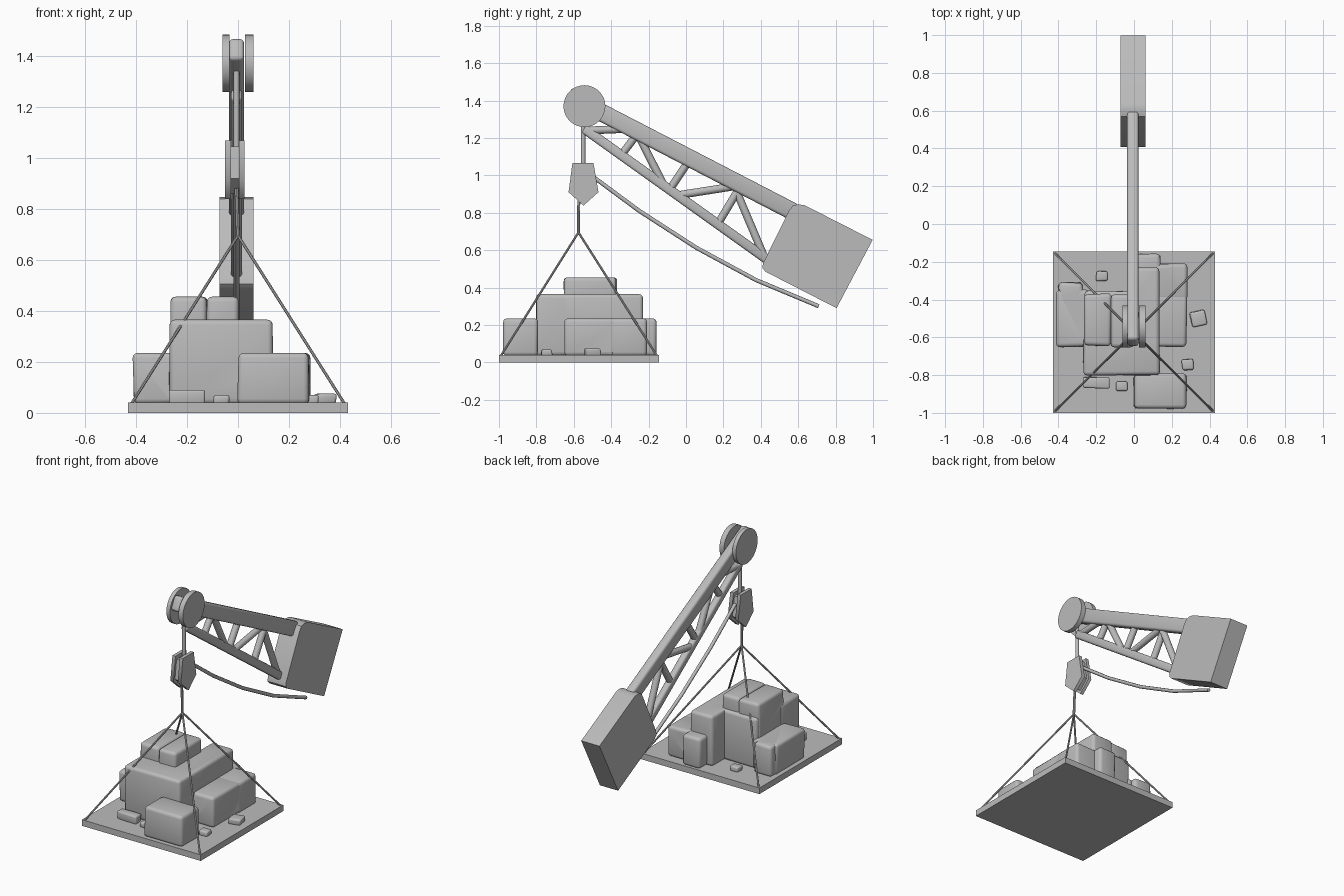
import bpy, bmesh, math, random
from mathutils import Vector, Matrix

if "Cube" in bpy.data.objects:
    bpy.data.objects.remove(bpy.data.objects["Cube"])

random.seed(4)
grey = bpy.data.materials.new("plain_grey")
grey.diffuse_color = (0.5, 0.5, 0.5, 1)
grey.use_nodes = True
grey.node_tree.nodes["Principled BSDF"].inputs["Base Color"].default_value = grey.diffuse_color
CX = -0.006  # centre plane of the crane arm


def smooth(ob, angle):
    bpy.ops.object.select_all(action='DESELECT')
    ob.select_set(True)
    bpy.context.view_layer.objects.active = ob
    bpy.ops.object.shade_smooth_by_angle(angle=math.radians(angle))


def finish(name, bm, angle=40):
    bmesh.ops.recalc_face_normals(bm, faces=bm.faces)
    me = bpy.data.meshes.new(name)
    bm.to_mesh(me)
    bm.free()
    me.materials.append(grey)
    ob = bpy.data.objects.new(name, me)
    bpy.context.collection.objects.link(ob)
    smooth(ob, angle)
    return ob


def bevel_all(bm, width, segments=2):
    bmesh.ops.bevel(bm, geom=bm.edges[:], offset=width, segments=segments,
                    profile=0.5, affect='EDGES', clamp_overlap=True)


def box(name, x, y, z, bevel=0.0, jitter=0.0, turn=0.0):
    """Box from (min, max) ranges, optionally roughened, turned and rounded."""
    bm = bmesh.new()
    bmesh.ops.create_cube(bm, size=1)
    size = Vector((x[1] - x[0], y[1] - y[0], z[1] - z[0]))
    mid = Vector((sum(x) / 2, sum(y) / 2, sum(z) / 2))
    for v in bm.verts:
        v.co = Vector([a * b for a, b in zip(v.co, size)])
        v.co.x += random.uniform(-jitter, jitter)
        v.co.y += random.uniform(-jitter, jitter)
    bmesh.ops.transform(bm, matrix=Matrix.Translation(mid) @ Matrix.Rotation(turn, 4, 'Z'), verts=bm.verts)
    if bevel:
        bevel_all(bm, bevel, 3)
    return finish(name, bm, 60)


def along(p, q):
    """Matrix placing a z-aligned part between two points, keeping x sideways."""
    p, q = Vector(p), Vector(q)
    zd = (q - p).normalized()
    xd = Vector((1, 0, 0))
    xd = (xd - zd * xd.dot(zd)).normalized()
    yd = zd.cross(xd)
    rot = Matrix((xd, yd, zd)).transposed().to_4x4()
    return Matrix.Translation((p + q) / 2) @ rot, (q - p).length


def rod(name, p, q, radius, sides=12):
    m, length = along(p, q)
    bm = bmesh.new()
    bmesh.ops.create_cone(bm, cap_ends=True, segments=sides, radius1=radius,
                          radius2=radius, depth=length, matrix=m)
    return finish(name, bm)


def beam(name, p, q, width, depth, bevel):
    m, length = along(p, q)
    bm = bmesh.new()
    bmesh.ops.create_cube(bm, size=1, matrix=Matrix.Diagonal((width, depth, length, 1)))
    bevel_all(bm, bevel, 3)
    bmesh.ops.transform(bm, matrix=m, verts=bm.verts)
    return finish(name, bm)


def plate(name, profile, x0, x1, angle=30):
    """Side profile of (y, z) points extruded across x."""
    bm = bmesh.new()
    face = bm.faces.new([bm.verts.new((x0, y, z)) for y, z in profile])
    out = bmesh.ops.extrude_face_region(bm, geom=[face])
    verts = [v for v in out["geom"] if isinstance(v, bmesh.types.BMVert)]
    bmesh.ops.translate(bm, vec=(x1 - x0, 0, 0), verts=verts)
    return finish(name, bm, angle)


# Loading platform
box("platform", (-0.43, 0.43), (-1.0, -0.145), (0, 0.04))

# Rounded rocks fused into one pile: x range, y range, top height
rocks = [
    ((-0.27, 0.135), (-0.80, -0.60), 0.365),
    ((-0.265, 0.02), (-0.66, -0.355), 0.365),
    ((-0.03, 0.135), (-0.66, -0.23), 0.365),
    ((-0.41, -0.24), (-0.65, -0.35), 0.235),
    ((-0.40, -0.27), (-0.42, -0.31), 0.235),
    ((0.00, 0.28), (-0.975, -0.79), 0.235),
    ((0.10, 0.28), (-0.65, -0.37), 0.235),
    ((0.10, 0.28), (-0.40, -0.21), 0.235),
    ((0.01, 0.14), (-0.30, -0.16), 0.235),
    ((-0.268, -0.12), (-0.645, -0.37), 0.455),
    ((-0.125, 0.0), (-0.65, -0.375), 0.455),
]
pile = None
for x, y, top in rocks:
    rock = box("rock_pile", x, y, (0.035, top), bevel=0.02, jitter=0.004)
    if pile is None:
        pile = rock
        continue
    fuse = pile.modifiers.new("fuse", 'BOOLEAN')
    fuse.operation, fuse.solver, fuse.object = 'UNION', 'EXACT', rock
    bpy.context.view_layer.objects.active = pile
    bpy.ops.object.modifier_apply(modifier=fuse.name)
    bpy.data.objects.remove(rock)
smooth(pile, 50)

# Loose pebbles: centre x, y, size x, y, top height, turn
for x, y, sx, sy, top, turn in [
        (-0.17, -0.275, 0.06, 0.05, 0.07, 0), (0.34, -0.50, 0.08, 0.08, 0.075, 0.2),
        (0.285, -0.745, 0.06, 0.055, 0.07, 0.1), (-0.065, -0.86, 0.06, 0.05, 0.07, 0),
        (-0.20, -0.84, 0.14, 0.06, 0.09, 0)]:
    box("pebble", (x - sx / 2, x + sx / 2), (y - sy / 2, y + sy / 2), (0.035, top),
        bevel=0.01, jitter=0.004, turn=turn)

# Four slings meeting at one cable
apex = (0, -0.575, 0.695)
for sx in (-1, 1):
    for y in (-0.99, -0.155):
        rod("sling", apex, (sx * 0.418, y, 0.035), 0.006, 8)
rod("sling_cable", apex, (CX, -0.573, 0.88), 0.008, 8)

# Hook block: two cheek plates around a smaller core
hook = [(-0.607, 1.067), (-0.628, 0.91), (-0.548, 0.838), (-0.468, 0.91), (-0.495, 1.067)]
core = [(-0.548 + (y + 0.548) * 0.8, 0.95 + (z - 0.95) * 0.8) for y, z in hook]
plate("hook_cheek", hook, -0.05, -0.028, 80)
plate("hook_cheek", hook, 0.003, 0.026, 80)
plate("hook_core", core, -0.028, 0.003)
rod("hoist_cable", (CX, -0.55, 1.02), (CX, -0.55, 1.37), 0.012)

# Pulley wheels at the arm tip
for x0, x1 in ((-0.06, -0.034), (0.027, 0.06)):
    bm = bmesh.new()
    m = Matrix.Translation(((x0 + x1) / 2, -0.543, 1.37)) @ Matrix.Rotation(math.pi / 2, 4, 'Y')
    bmesh.ops.create_cone(bm, cap_ends=True, segments=32, radius1=0.112, radius2=0.112,
                          depth=x1 - x0, matrix=m)
    finish("pulley_wheel", bm)

# Lattice arm: two chords and zigzag braces
beam("upper_chord", (CX, -0.63, 1.428), (CX, 0.58, 0.802), 0.06, 0.094, 0.016)
beam("lower_chord", (CX, -0.545, 1.25), (CX, 0.45, 0.539), 0.044, 0.052, 0.014)
for a, b in [((-0.52, 1.24), (-0.24, 1.252)), ((-0.345, 1.11), (-0.25, 1.235)),
             ((-0.26, 1.225), (-0.11, 0.93)), ((-0.09, 0.92), (0.01, 1.07)),
             ((-0.05, 0.893), (0.25, 0.94)), ((0.17, 0.74), (0.275, 0.915)),
             ((0.27, 0.915), (0.42, 0.56))]:
    rod("brace", (CX, *a), (CX, *b), 0.021)

# Counterbox at the arm's base, with two softened corners
plate("counterbox", [(0.60, 0.845), (0.635, 0.84), (0.998, 0.655), (0.805, 0.29),
                     (0.425, 0.485), (0.408, 0.505), (0.412, 0.53), (0.55, 0.81),
                     (0.57, 0.838)], -0.072, 0.06)

# Sagging hose from the hook to under the box
curve = bpy.data.curves.new("hose", 'CURVE')
curve.dimensions = '3D'
curve.bevel_depth = 0.011
curve.bevel_resolution = 2
curve.use_fill_caps = True
path = [(-0.50, 0.995), (-0.25, 0.81), (0.055, 0.613), (0.375, 0.44), (0.71, 0.30)]
spline = curve.splines.new('POLY')
spline.points.add(len(path) - 1)
for pt, (y, z) in zip(spline.points, path):
    pt.co = (CX, y, z, 1)
curve.materials.append(grey)
bpy.context.collection.objects.link(bpy.data.objects.new("hose", curve))
